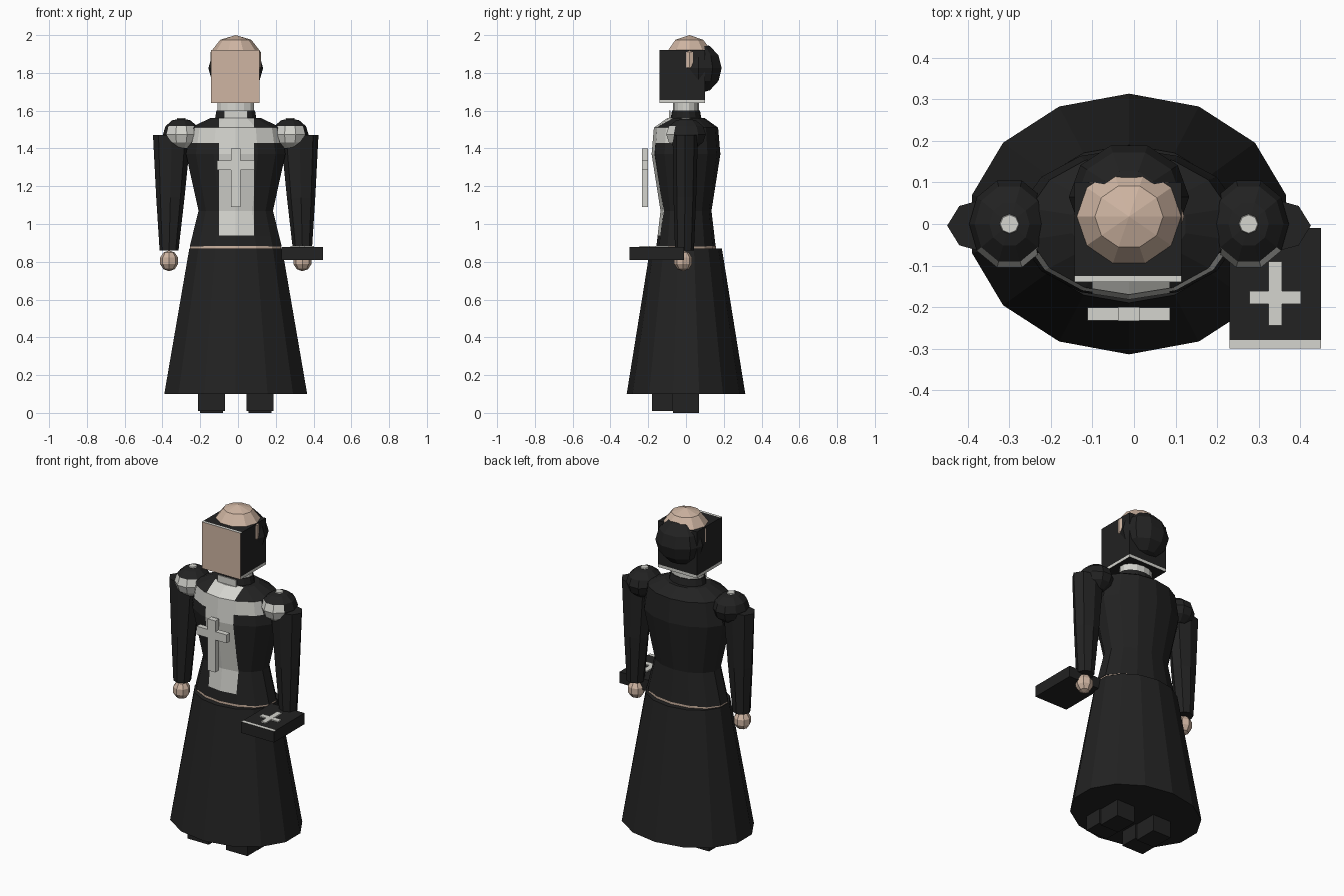
import bpy, bmesh
from math import sin, cos, tau, pi
from mathutils import Matrix, Vector

if "Cube" in bpy.data.objects:
    bpy.data.objects.remove(bpy.data.objects["Cube"])

MID = -0.012  # centre line of the body


def material(name, rgb):
    m = bpy.data.materials.new(name)
    m.use_nodes = True
    m.diffuse_color = (*rgb, 1)
    bsdf = next(n for n in m.node_tree.nodes if n.type == 'BSDF_PRINCIPLED')
    bsdf.inputs["Base Color"].default_value = (*rgb, 1)
    bsdf.inputs["Roughness"].default_value = 0.9
    return m


BLACK = material("black_cloth", (0.016, 0.016, 0.016))
WHITE = material("white_linen", (0.66, 0.66, 0.62))
SKIN = material("skin", (0.62, 0.46, 0.36))


def finish(name, bm, mats, rule=None):
    """Turn a bmesh into a flat-shaded object; rule picks a material per face."""
    bmesh.ops.recalc_face_normals(bm, faces=bm.faces)
    bm.normal_update()
    for f in bm.faces:
        f.material_index = rule(f.calc_center_median(), f.normal) if rule else 0
    me = bpy.data.meshes.new(name)
    bm.to_mesh(me)
    bm.free()
    for m in mats:
        me.materials.append(m)
    ob = bpy.data.objects.new(name, me)
    bpy.context.collection.objects.link(ob)
    return ob


def cut(bm, axis, values):
    for v in values:
        co, no = Vector(), Vector()
        co[axis], no[axis] = v, 1
        geom = bm.verts[:] + bm.edges[:] + bm.faces[:]
        bmesh.ops.bisect_plane(bm, geom=geom, plane_co=co, plane_no=no)


def loft(rings, sides):
    """Skin a stack of elliptical rings given as (x, y, z, rx, ry)."""
    bm = bmesh.new()
    loops = []
    for x, y, z, rx, ry in rings:
        angles = [pi / 2 + tau * i / sides for i in range(sides)]
        loops.append([bm.verts.new((x + rx * cos(a), y + ry * sin(a), z)) for a in angles])
    for low, high in zip(loops, loops[1:]):
        for i in range(sides):
            j = (i + 1) % sides
            bm.faces.new((low[i], low[j], high[j], high[i]))
    bm.faces.new(loops[0])
    bm.faces.new(loops[-1])
    return bm


def box(x0, x1, y0, y1, z0, z1):
    bm = bmesh.new()
    mid = Vector((x0 + x1, y0 + y1, z0 + z1)) / 2
    size = Matrix.Diagonal((x1 - x0, y1 - y0, z1 - z0, 1))
    bmesh.ops.create_cube(bm, size=1, matrix=Matrix.Translation(mid) @ size)
    return bm


def ball(centre, radii, segments, rings):
    bm = bmesh.new()
    m = Matrix.Translation(centre) @ Matrix.Diagonal((*radii, 1)) @ Matrix.Rotation(pi / 2, 4, 'Z')
    bmesh.ops.create_uvsphere(bm, u_segments=segments, v_segments=rings, radius=1, matrix=m)
    return bm


# Skirt and belt line
finish("skirt", loft([(MID, 0, .1, .388, .314), (MID, 0, .87, .252, .19)], 14), [BLACK])
finish("belt", loft([(MID, 0, .868, .247, .158), (MID, 0, .883, .247, .158)], 14), [SKIN])

# Torso with a white chest band and front strip
profile = [(.88, .25, .157), (1.07, .202, .135), (1.37, .27, .182),
           (1.51, .245, .17), (1.56, .14, .1)]
torso = loft([(MID, 0, z, rx, ry) for z, rx, ry in profile], 14)
cut(torso, 0, (-.1, .085))
cut(torso, 1, (-.07,))
cut(torso, 2, (.94, 1.43))


def vestment(c, n):
    if c.y > -.07 or c.z < .94:
        return 0
    return int(-.1 < c.x < .085 or 1.43 < c.z < 1.51)


finish("torso", torso, [BLACK, WHITE], vestment)

# Neck
finish("collar", loft([(MID, 0, 1.54, .115, .085), (MID, 0, 1.6, .105, .074)], 14), [BLACK])
finish("collar_band", loft([(MID, 0, 1.6, .1, .07), (MID, 0, 1.66, .1, .07)], 14), [WHITE])
finish("collar_tab", box(-.075, .05, -.09, -.082, 1.55, 1.6), [WHITE])

# Head: block face, rounded crown, hair at the back
head = box(-.143, .115, -.14, .1, 1.64, 1.92)
cut(head, 1, (-.125,))
cut(head, 2, (1.657,))


def head_colour(c, n):
    if n.y < -.5:
        return 1
    top_strip = n.z > .5 and c.y < -.125
    hem = abs(n.z) < .5 and c.z < 1.657
    return 2 if top_strip or hem else 0


finish("head", head, [BLACK, SKIN, WHITE], head_colour)
finish("crown", ball((MID, .018, 1.87), (.14, .132, .13), 10, 5), [SKIN])
finish("hair", ball((MID, .065, 1.825), (.145, .13, .135), 10, 6), [BLACK])

# Arms, shoulders, hands and shoes
for side, tag in ((-1, "right"), (1, "left")):
    def at(d):
        return MID + side * d
    finish(tag + "_sleeve", loft([(at(.353), -.008, .86, .05, .05), (at(.346), -.006, 1.14, .075, .06),
                                  (at(.338), -.004, 1.47, .1, .067)], 8), [BLACK])
    finish(tag + "_shoulder", ball((at(.288), 0, 1.475), (.097, .11, .085), 10, 6), [BLACK, WHITE],
           lambda c, n: int(n.y < -.45 and c.z < 1.53))
    finish(tag + "_shoulder_stud", loft([(at(.288), 0, 1.555, .024, .024),
                                         (at(.288), 0, 1.562, .022, .022)], 8), [WHITE])
    finish(tag + "_hand", ball((at(.353), -.015, .805), (.05, .05, .055), 8, 5), [SKIN])
    inner, outer = sorted((at(.057), at(.2)))
    finish(tag + "_shoe", box(inner, outer, -.18, -.07, .01, .11), [BLACK])
    finish(tag + "_heel", box(inner + .01, outer - .01, -.07, .07, 0, .11), [BLACK])

# Hanging cross on the chest
finish("chest_cross_post", box(-.038, .013, -.234, -.2, 1.09, 1.4), [WHITE])
finish("chest_cross_bar", box(-.112, .087, -.233, -.201, 1.285, 1.335), [WHITE])

# Book held in the left hand
book = box(.23, .45, -.3, -.01, .81, .877)
cut(book, 1, (-.28,))
finish("book", book, [BLACK, WHITE], lambda c, n: int(n.z > .5 and c.y < -.28))
finish("book_cross_post", box(.324, .356, -.245, -.09, .877, .884), [WHITE])
finish("book_cross_bar", box(.278, .402, -.193, -.161, .877, .8835), [WHITE])
